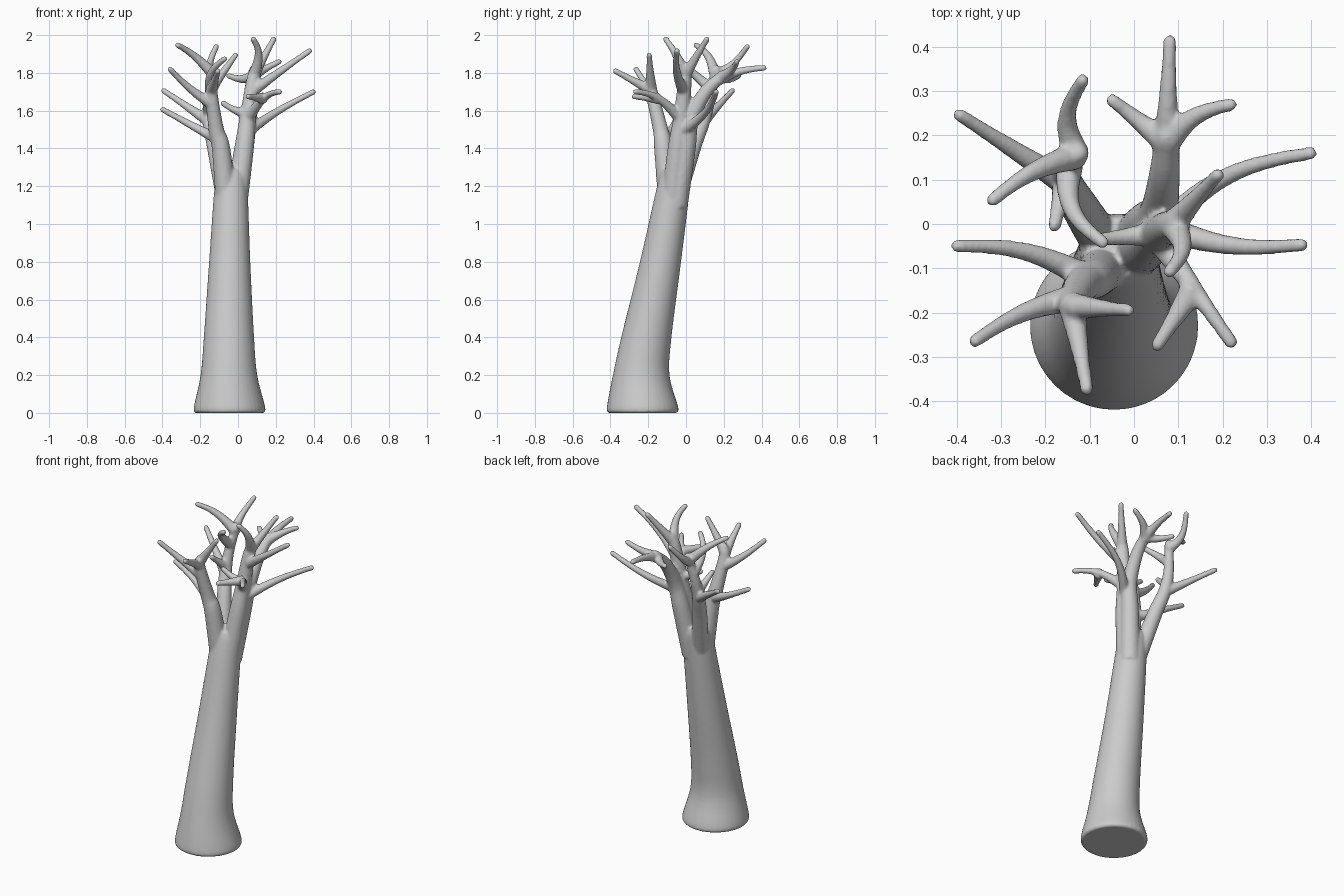
import bpy, bmesh, math
from mathutils import Vector

if "Cube" in bpy.data.objects:
    bpy.data.objects.remove(bpy.data.objects["Cube"])

bm = bmesh.new()

def spline(pts, n=6):
    """Catmull-Rom through (x, y, z, r) points."""
    p = [Vector(q) for q in pts]
    p = [2 * p[0] - p[1]] + p + [2 * p[-1] - p[-2]]
    out = []
    for i in range(1, len(p) - 2):
        a, b, c, d = p[i - 1:i + 3]
        for k in range(n):
            t = k / n
            out.append(0.5 * (2 * b + (c - a) * t + (2 * a - 5 * b + 4 * c - d) * t * t
                              + (3 * b - a - 3 * c + d) * t ** 3))
    return out + [p[-2]]

def tube(pts, sides=16, level=False):
    """Closed tapered tube, rounded at the end; level keeps its rings horizontal."""
    path = spline(pts)
    cs = [(v.xyz, v.w) for v in path]
    if not level:
        d = (cs[-1][0] - cs[-2][0]).normalized()
        c, r = cs[-1]
        cs += [(c + d * r * 0.5, r * 0.8), (c + d * r * 0.8, r * 0.4)]
    rings = []
    for i, (c, r) in enumerate(cs):
        t = (cs[min(i + 1, len(cs) - 1)][0] - cs[max(i - 1, 0)][0]).normalized()
        if level:
            t = Vector((0, 0, 1))
        if i == 0:
            u = t.orthogonal().normalized()
        u = (u - t * u.dot(t)).normalized()
        w = t.cross(u)
        rings.append([bm.verts.new(c + r * (math.cos(a) * u + math.sin(a) * w))
                      for a in (2 * math.pi * k / sides for k in range(sides))])
    for a, b in zip(rings, rings[1:]):
        for k in range(sides):
            j = (k + 1) % sides
            bm.faces.new((a[k], a[j], b[j], b[k]))
    bm.faces.new(rings[0][::-1])
    bm.faces.new(rings[-1])
    return path

def limb(r0, r1, *pts):
    """Main limb tapering evenly from r0 to r1."""
    n = len(pts) - 1
    return tube([(*p, r0 + (r1 - r0) * i / n) for i, p in enumerate(pts)])

def twig(parent, z, x1, y1, z1, side=0, sag=0):
    """Twig from the parent at height z to a tip, bowed to its left and downward."""
    a = min(parent, key=lambda v: abs(v.z - z)).xyz
    b = Vector((x1, y1, z1))
    left = Vector((a.y - b.y, b.x - a.x, 0)).normalized()
    pts = []
    for i in range(6):
        t = i / 5
        p = a.lerp(b, t) + (left * side - Vector((0, 0, sag))) * math.sin(math.pi * t)
        pts.append((*p, 0.0155 + 0.017 * (1 - t) ** 1.6))
    return tube(pts, 12)

# leaning trunk with flared foot
tube([(-.045, -.23, 0, .182), (-.045, -.23, .03, .189), (-.048, -.237, .2, .15),
      (-.048, -.21, .4, .133), (-.044, -.135, .8, .109), (-.037, -.066, 1.2, .087),
      (-.036, -.055, 1.29, .07)], 40, True)

# upright right limb and its twigs
up = limb(.06, .028, (-.01, -.075, 1.1), (.032, -.045, 1.4), (.05, -.025, 1.55),
          (.08, -.005, 1.76), (.1, .005, 1.83))
twig(up, 1.79, .19, .112, 1.98)
twig(up, 1.79, .08, -.108, 1.98, .025, -.015)
twig(up, 1.68, .38, -.047, 1.917, -.02)
twig(up, 1.47, .40, .16, 1.70, .045)
low = twig(up, 1.56, .22, -.268, 1.70, 0, -.04)
twig(low, 1.665, .052, -.275, 1.675)
twig(up, 1.57, -.08, -.035, 1.64, 0, .01)

# rear right limb and its twigs
rear = limb(.06, .028, (-.01, -.05, 1.1), (.032, 0, 1.4), (.055, .025, 1.55),
            (.068, .105, 1.7), (.075, .2, 1.79))
twig(rear, 1.76, .081, .415, 1.826, 0, -.015)
twig(rear, 1.775, .22, .27, 1.86, .018)
twig(rear, 1.77, -.05, .28, 1.785, 0, .012)

# front left limb and its twigs
front = limb(.057, .025, (-.06, -.09, 1.1), (-.09, -.12, 1.4), (-.115, -.135, 1.5),
             (-.14, -.18, 1.69), (-.13, -.187, 1.75))
twig(front, 1.44, -.40, -.05, 1.607, -.025, .005)
twig(front, 1.64, -.36, -.265, 1.82, -.015, .01)
twig(front, 1.70, -.106, -.375, 1.81)
twig(front, 1.72, -.012, -.195, 1.895)

# back left limb and its twigs
back = limb(.05, .024, (-.06, -.06, 1.1), (-.12, .035, 1.4), (-.15, .09, 1.54),
            (-.152, .125, 1.66), (-.125, .16, 1.82))
twig(back, 1.54, -.395, .247, 1.707)
twig(back, 1.58, -.18, -.005, 1.675)
twig(back, 1.70, -.07, -.042, 1.875, -.035, -.01)
twig(back, 1.80, -.115, .325, 1.94, .028, .025)
twig(back, 1.80, -.32, .053, 1.947, -.014, -.02)

mesh = bpy.data.meshes.new("bare_tree")
bm.to_mesh(mesh)
bm.free()
tree = bpy.data.objects.new("bare_tree", mesh)
bpy.context.collection.objects.link(tree)
bpy.context.view_layer.objects.active = tree
tree.select_set(True)

# fuse everything into one smooth skin
rem = tree.modifiers.new("fuse", 'REMESH')
rem.mode = 'VOXEL'
rem.voxel_size = 0.0075
smo = tree.modifiers.new("soften", 'SMOOTH')
smo.factor = 0.5
smo.iterations = 5
for m in ("fuse", "soften"):
    bpy.ops.object.modifier_apply(modifier=m)
bpy.ops.object.shade_smooth()
